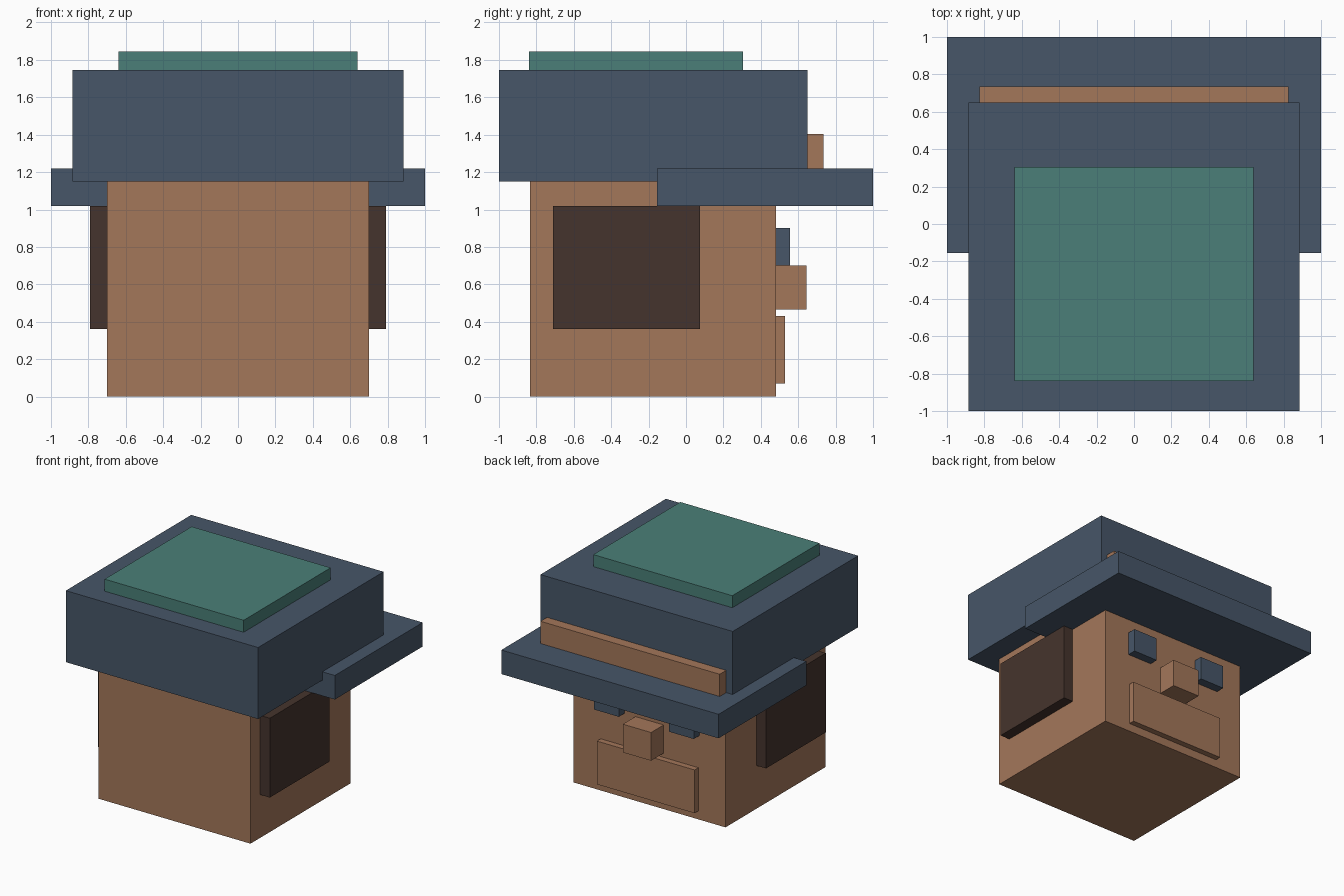
import bpy
import bmesh
from mathutils import Vector

cube = bpy.data.objects.get("Cube")
if cube:
    bpy.data.objects.remove(cube, do_unlink=True)


def material(name, rgb):
    mat = bpy.data.materials.new(name)
    mat.use_nodes = True
    color = (*rgb, 1.0)
    mat.diffuse_color = color
    mat.node_tree.nodes["Principled BSDF"].inputs["Base Color"].default_value = color
    return mat


skin = material("tan skin", (0.371, 0.184, 0.102))
navy = material("slate blue", (0.063, 0.093, 0.138))
teal = material("teal green", (0.069, 0.212, 0.188))
brown = material("dark brown", (0.060, 0.034, 0.026))


def box(name, mat, x, y, z):
    """Flat-faced block spanning the given (min, max) ranges."""
    low, high = (Vector(p) for p in zip(x, y, z))
    mesh = bpy.data.meshes.new(name)
    bm = bmesh.new()
    bmesh.ops.create_cube(bm, size=1)
    bmesh.ops.scale(bm, vec=high - low, verts=bm.verts)
    bmesh.ops.translate(bm, vec=(low + high) / 2, verts=bm.verts)
    bm.to_mesh(mesh)
    bm.free()
    mesh.materials.append(mat)
    obj = bpy.data.objects.new(name, mesh)
    bpy.context.collection.objects.link(obj)
    return obj


def centred(name, mat, half_width, y, z):
    return box(name, mat, (-half_width, half_width), y, z)


def pair(name, mat, x, y, z):
    """Mirrored blocks on both sides of x = 0."""
    box("left_" + name, mat, x, y, z)
    box("right_" + name, mat, (-x[1], -x[0]), y, z)


# Head and hair at the sides
centred("head", skin, 0.70, (-0.835, 0.48), (0, 1.15))
pair("side_hair", brown, (0.70, 0.79), (-0.71, 0.075), (0.36, 1.02))

# Face
pair("eye", navy, (0.23, 0.46), (0.48, 0.555), (0.70, 0.90))
centred("nose", skin, 0.13, (0.48, 0.645), (0.465, 0.70))
centred("mouth", skin, 0.45, (0.48, 0.53), (0.07, 0.43))

# Cap
centred("cap_crown", navy, 0.885, (-1, 0.65), (1.15, 1.745))
centred("cap_brim", navy, 1.0, (-0.155, 1), (1.02, 1.22))
centred("cap_band", skin, 0.825, (0.65, 0.735), (1.22, 1.405))
centred("cap_top", teal, 0.64, (-0.84, 0.305), (1.745, 1.845))
